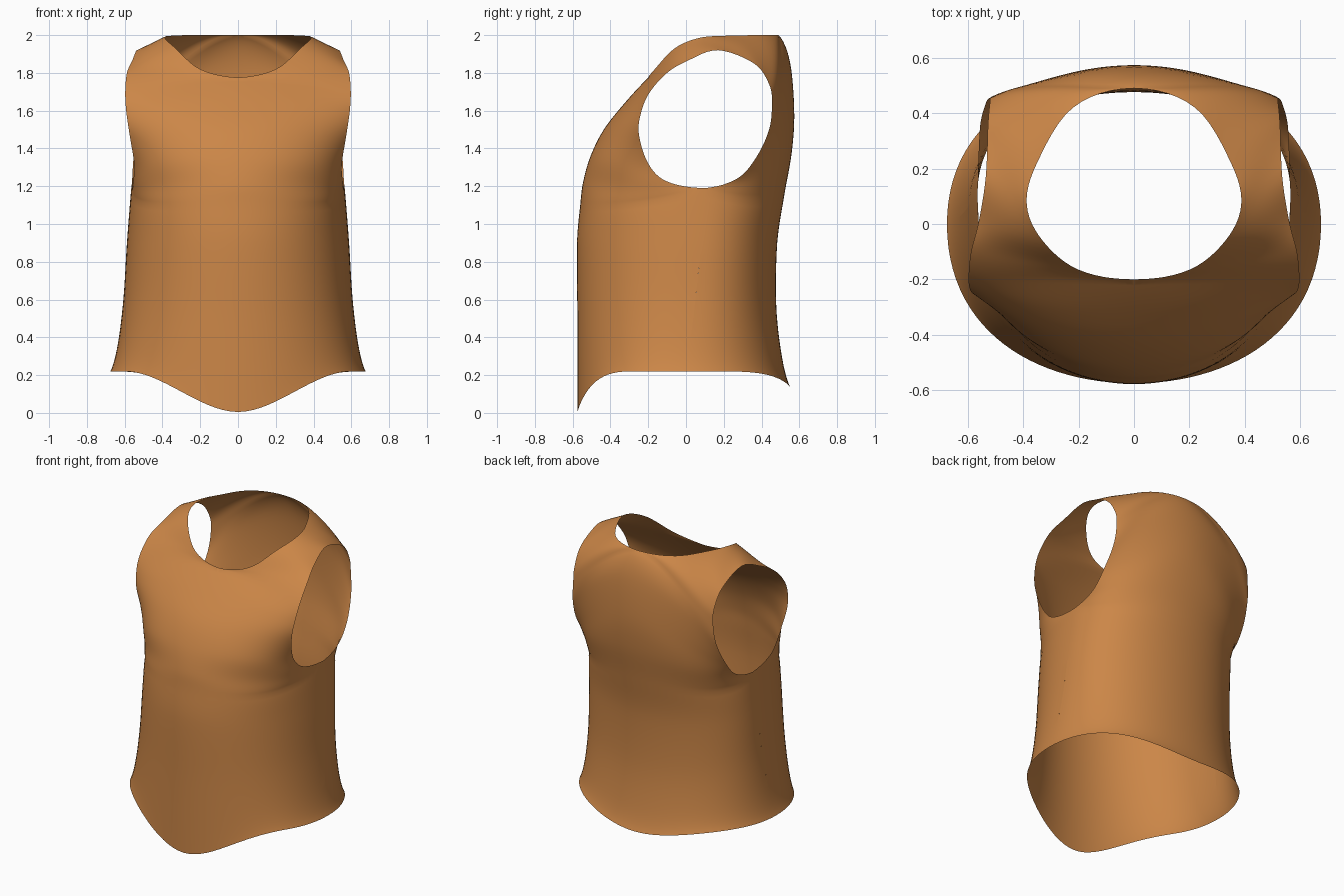
import bpy
import bmesh
from mathutils import Vector

if "Cube" in bpy.data.objects:
    bpy.data.objects.remove(bpy.data.objects["Cube"])

STEPS, COLS = 6, 26   # samples between guide rows, samples across half the body

# Lower body: height, half width, front y, back y, side seam y
BODY = [(.22, .675, -.575, .55, 0.0), (.36, .637, -.575, .508, .02),
        (.60, .607, -.575, .478, .05), (.90, .588, -.577, .483, .08)]

# Bezier guide rows from centre/neckline to armhole, armpit up to the shoulder
FRONT = [
    [(0, -.56, 1.1), (.3, -.56, 1.1), (.575, -.37, 1.06), (.565, .1, 1.19)],
    [(0, -.545, 1.22), (.28, -.545, 1.22), (.53, -.36, 1.17), (.555, -.1, 1.225)],
    [(0, -.505, 1.36), (.28, -.505, 1.36), (.48, -.4, 1.32), (.55, -.2, 1.32)],
    [(0, -.435, 1.5), (.25, -.435, 1.5), (.46, -.36, 1.49), (.575, -.25, 1.48)],
    [(0, -.325, 1.64), (.25, -.325, 1.64), (.46, -.29, 1.62), (.592, -.235, 1.6)],
    [(0, -.2, 1.775), (.2, -.2, 1.775), (.45, -.2, 1.73), (.597, -.19, 1.7)],
    [(.2, -.165, 1.82), (.33, -.145, 1.82), (.47, -.12, 1.81), (.588, -.1, 1.8)],
    [(.33, -.06, 1.93), (.41, -.04, 1.92), (.49, -.015, 1.9), (.56, .01, 1.865)],
    [(.387, .07, 1.985), (.437, .1, 1.965), (.487, .137, 1.945), (.535, .17, 1.92)],
]
# Shoulder down the back to the armpit
BACK = [
    [(.35, .22, 1.997), (.41, .28, 1.97), (.48, .33, 1.91), (.527, .36, 1.85)],
    [(.22, .42, 2.0), (.31, .46, 1.94), (.43, .465, 1.84), (.52, .44, 1.74)],
    [(0, .49, 2.0), (.15, .49, 2.0), (.38, .53, 1.78), (.52, .455, 1.64)],
    [(0, .55, 1.86), (.2, .55, 1.86), (.4, .52, 1.65), (.533, .44, 1.5)],
    [(0, .573, 1.6), (.2, .573, 1.6), (.42, .51, 1.43), (.553, .37, 1.35)],
    [(0, .56, 1.38), (.25, .56, 1.38), (.48, .47, 1.25), (.56, .27, 1.24)],
    [(0, .52, 1.15), (.3, .52, 1.15), (.57, .38, 1.08), (.565, .1, 1.19)],
]


def body_row(z, w, y, seam):
    return [(0, y, z), (.52 * w, y, z), (w, seam + (y - seam) * .68, z), (w, seam, z)]


def spline(pts, breaks):
    """Smooth curve through pts, with corners at the break indices."""
    cuts = [0] + breaks + [len(pts) - 1]
    out = []
    for a, b in zip(cuts, cuts[1:]):
        p = pts[a:b + 1]
        m = [(p[min(i + 1, len(p) - 1)] - p[max(i - 1, 0)]) / 2 for i in range(len(p))]
        m[0] = 2 * (p[1] - p[0]) - m[1]
        m[-1] = 2 * (p[-1] - p[-2]) - m[-2]
        for i in range(len(p) - 1):
            for k in range(STEPS):
                t = k / STEPS
                out.append(p[i] * (2 * t**3 - 3 * t**2 + 1) + m[i] * (t**3 - 2 * t**2 + t)
                           + p[i + 1] * (3 * t**2 - 2 * t**3) + m[i + 1] * (t**3 - t**2))
    return out + [pts[-1]]


def curve_hem(p, front):
    """Dip the hem at the centre, fading out up the body."""
    low, reach, top = (.005, .6, .9) if front else (.14, .65, .9)
    if p.z < top:
        t = min(max(p.x / reach, 0), 1)
        hem = low + (.22 - low) * t * t * (3 - 2 * t)
        p.z = hem + (p.z - .22) * (top - hem) / (top - .22)
    return p


# Guide rows: front hem, over the shoulder, to the back hem
rows = [body_row(z, w, yf, s) for z, w, yf, yb, s in BODY] + FRONT + BACK
rows += [body_row(z, w, yb, s) for z, w, yf, yb, s in reversed(BODY)]
n = len(BODY)
neck = [n + 5, n + len(FRONT) + 2]                 # centre neckline corners
armpit = [n, n + len(FRONT) + len(BACK) - 1]       # armhole corners
breaks = [neck, [], [], armpit]
columns = [spline([Vector(r[c]) for r in rows], breaks[c]) for c in range(4)]

# Half of the vest as a lofted sheet
bm = bmesh.new()
grid = []
count = len(columns[0])
for i in range(count):
    a, b, c, d = (col[i] for col in columns)
    line = []
    for j in range(COLS + 1):
        u = j / COLS
        v = 1 - u
        p = a * v**3 + b * (3 * v * v * u) + c * (3 * v * u * u) + d * u**3
        line.append(bm.verts.new(curve_hem(p, i < count // 2)))
    grid.append(line)
for r0, r1 in zip(grid, grid[1:]):
    for j in range(COLS):
        bm.faces.new((r0[j], r0[j + 1], r1[j + 1], r1[j]))
bmesh.ops.remove_doubles(bm, verts=bm.verts[:], dist=.0002)   # close the side seam
for f in bm.faces:
    f.smooth = True

mesh = bpy.data.meshes.new("vest")
bm.to_mesh(mesh)
bm.free()
vest = bpy.data.objects.new("vest", mesh)
bpy.context.collection.objects.link(vest)

# Other half
mirror = vest.modifiers.new("mirror", 'MIRROR')
mirror.use_axis[0] = True
mirror.merge_threshold = .0005

# Cloth colour
cloth = bpy.data.materials.new("tan_orange_cloth")
cloth.diffuse_color = (.60, .24, .064, 1)
cloth.use_nodes = True
cloth.node_tree.nodes["Principled BSDF"].inputs["Base Color"].default_value = cloth.diffuse_color
mesh.materials.append(cloth)
